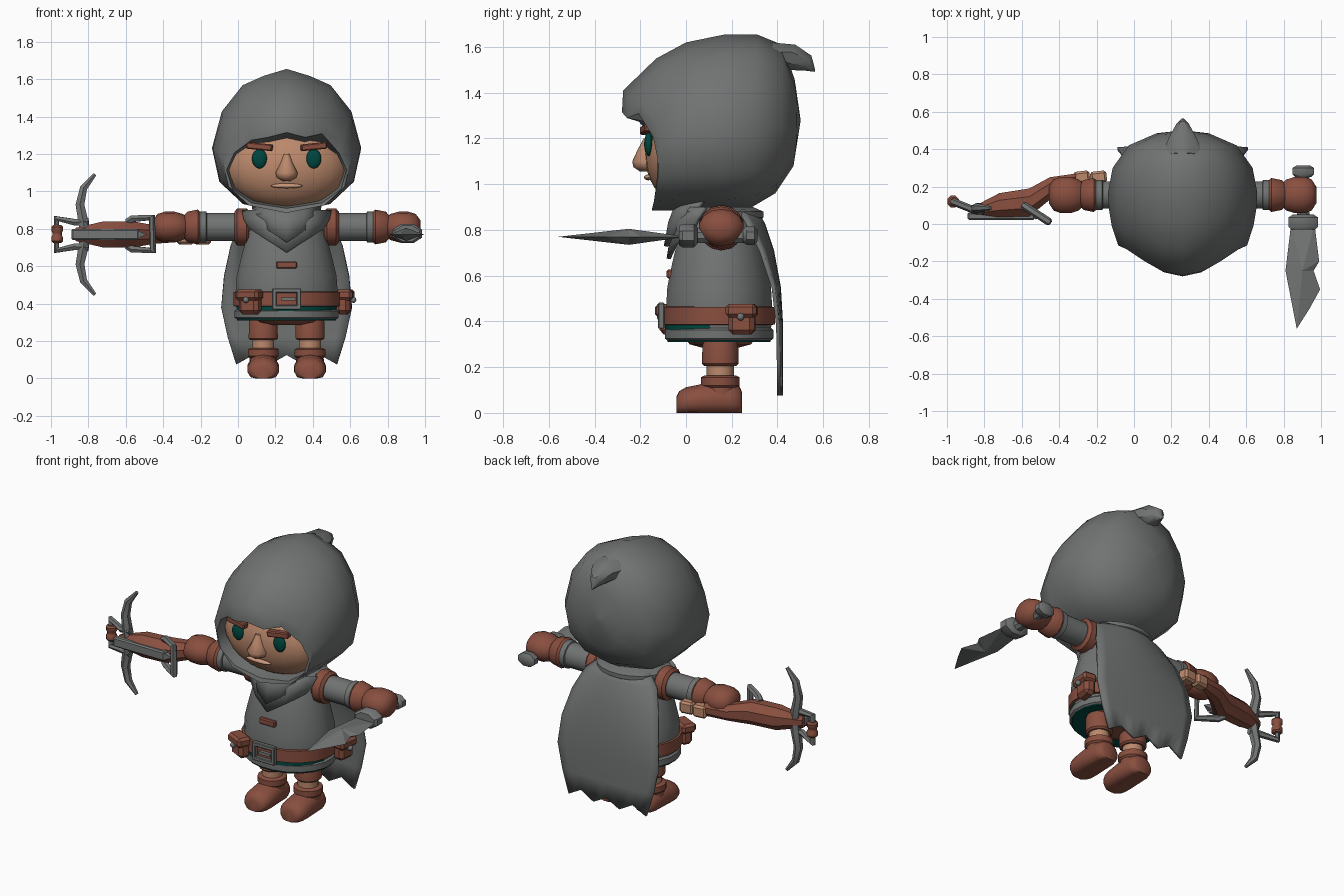
import bpy, bmesh, math
from mathutils import Vector, Matrix

if "Cube" in bpy.data.objects:
    bpy.data.objects.remove(bpy.data.objects["Cube"])

CX, CY = 0.26, 0.15


def material(name, rgb):
    m = bpy.data.materials.new(name)
    m.diffuse_color = (*rgb, 1)
    m.use_nodes = True
    m.node_tree.nodes["Principled BSDF"].inputs["Base Color"].default_value = m.diffuse_color
    return m


GREY = material("grey cloth", (0.165, 0.172, 0.17))
STEEL = material("steel", (0.175, 0.18, 0.18))
BROWN = material("brown leather", (0.25, 0.078, 0.05))
SKIN = material("skin", (0.5, 0.25, 0.15))
LIP = material("lip", (0.58, 0.31, 0.2))
TEAL = material("dark teal", (0.0, 0.062, 0.05))


def finish(ob, mat, angle=40):
    ob.data.materials.append(mat)
    bpy.ops.object.select_all(action='DESELECT')
    ob.select_set(True)
    bpy.context.view_layer.objects.active = ob
    bpy.ops.object.shade_smooth_by_angle(angle=math.radians(angle))
    return ob


def from_bm(name, bm, mat, angle=40):
    bmesh.ops.recalc_face_normals(bm, faces=bm.faces)
    me = bpy.data.meshes.new(name)
    bm.to_mesh(me)
    bm.free()
    ob = bpy.data.objects.new(name, me)
    bpy.context.collection.objects.link(ob)
    return finish(ob, mat, angle)


def loft(name, rings, mat, caps=True, angle=40, closed=True):
    bm = bmesh.new()
    vs = [[bm.verts.new(p) for p in r] for r in rings]
    n = len(vs[0])
    for a, b in zip(vs, vs[1:]):
        for i in range(n if closed else n - 1):
            j = (i + 1) % n
            bm.faces.new((a[i], a[j], b[j], b[i]))
    if caps:
        bm.faces.new(vs[0])
        bm.faces.new(vs[-1])
    return from_bm(name, bm, mat, angle)


def ring(c, u, v, n=16):
    c, u, v = Vector(c), Vector(u), Vector(v)
    t = 2 * math.pi / n
    return [c + u * math.cos((i + .5) * t) + v * math.sin((i + .5) * t) for i in range(n)]


def lathe_z(name, mat, x, y, prof, sy=1.0, n=20, caps=True):
    return loft(name, [ring((x, y, z), (r, 0, 0), (0, r * sy, 0), n) for z, r in prof], mat, caps)


def lathe_x(name, mat, y, z, prof, sz=1.0, n=14):
    return loft(name, [ring((x, y, z), (0, r, 0), (0, 0, r * sz), n) for x, r in prof], mat)


def lathe_y(name, mat, x, z, prof, sz=1.0, n=8):
    return loft(name, [ring((x, y, z), (r, 0, 0), (0, 0, r * sz), n) for y, r in prof], mat)


def box(name, mat, loc, size, rot=(0, 0, 0), bevel=0.0):
    bm = bmesh.new()
    bmesh.ops.create_cube(bm, size=1)
    bmesh.ops.scale(bm, vec=size, verts=bm.verts)
    if bevel:
        bmesh.ops.bevel(bm, geom=bm.edges[:], offset=bevel, segments=1, affect='EDGES')
    ob = from_bm(name, bm, mat, 30)
    ob.location, ob.rotation_euler = loc, rot
    return ob


def ball(name, mat, loc, size, flat=1.0, back=1.0):
    # flat < 1 flattens the front, back scales the rear half
    bm = bmesh.new()
    bmesh.ops.create_uvsphere(bm, u_segments=24, v_segments=14, radius=1)
    for v in bm.verts:
        v.co.y = -(-v.co.y) ** flat if v.co.y < 0 else v.co.y * back
        v.co = Vector(loc) + Vector([a * b for a, b in zip(v.co, size)])
    return from_bm(name, bm, mat, 60)


def bar(name, mat, pts, r=0.016, taper=None):
    cu = bpy.data.curves.new(name, 'CURVE')
    cu.dimensions, cu.bevel_depth, cu.bevel_resolution, cu.use_fill_caps = '3D', r, 1, True
    sp = cu.splines.new('POLY')
    sp.points.add(len(pts) - 1)
    for i, p in enumerate(pts):
        sp.points[i].co = (*p, 1)
        sp.points[i].radius = taper[i] if taper else 1
    ob = bpy.data.objects.new(name, cu)
    bpy.context.collection.objects.link(ob)
    bpy.ops.object.select_all(action='DESELECT')
    ob.select_set(True)
    bpy.context.view_layer.objects.active = ob
    bpy.ops.object.convert(target='MESH')
    return finish(bpy.context.object, mat, 50)


# Hood: rings from the inner lip to the back (half width, low/mid/top z, low/mid/top y)
half = [0, 18, 36, 60, 86, 118, 148]
angles = half + [180] + [360 - a for a in half[:0:-1]]
hood = []
for k, (w, zb, zc, zt, yb, ym, yt) in enumerate([
        (.30, .93, 1.1, 1.28, .0, .0, -.10), (.322, .91, 1.1, 1.315, -.14, -.125, -.28),
        (.345, .885, 1.15, 1.41, -.15, -.115, -.275), (.38, .885, 1.2, 1.55, -.06, -.01, -.13),
        (.395, .885, 1.2, 1.62, .06, .08, 0), (.40, .885, 1.2, 1.655, .17, .17, .17),
        (.375, .895, 1.2, 1.655, .28, .30, .31), (.29, .96, 1.22, 1.61, .39, .42, .42),
        (.14, 1.08, 1.25, 1.46, .47, .485, .475), (.01, 1.27, 1.28, 1.29, .5, .5, .5)]):
    r = []
    for i, deg in enumerate(angles):
        s, c = math.sin(math.radians(deg)), math.cos(math.radians(deg))
        z = zc + c * ((zt - zc) if c > 0 else (zc - zb))
        y = ym + (yt - ym) * c ** 3 if c > 0 else ym + (yb - ym) * c * c
        if deg in (18, 342):
            z -= .015                                  # pointed crown
        if k == 1 and deg == 36:
            z += .035                                  # torn notch in the brim
        x = math.copysign(abs(s) ** (.85 if c < 0 else 1), s) if deg % 180 else 0
        r.append((CX + w * x, y, z))
    hood.append(r)
loft("hood", hood, GREY, angle=50)
loft("hood_tip", [ring((CX, y, z), (w, 0, 0), (0, d, h), 8) for y, z, w, h, d in (
    (.36, 1.55, .12, .075, .02), (.45, 1.555, .08, .06, .03),
    (.53, 1.53, .035, .035, .02), (.565, 1.495, .004, .004, 0))], GREY, angle=40)

# Face
ball("head", SKIN, (CX, .13, 1.13), (.345, .31, .235), .6, .55)
loft("nose", [ring((CX, -.17, z), (w, 0, 0), (0, d, 0), 10) for z, w, d in (
    (1.2, .015, .015), (1.15, .035, .042), (1.1, .062, .065), (1.075, .055, .06), (1.055, .02, .03))],
    SKIN, angle=60)
ball("mouth", LIP, (CX, -.165, 1.03), (.085, .018, .013))
for s in (-1, 1):
    ball("eye", TEAL, (CX + s * .145, -.163, 1.175), (.04, .02, .052))
    box("eyebrow", BROWN, (CX + s * .145, -.172, 1.24), (.14, .04, .036), (0, -s * .1, s * .15), .006)

# Tunic, hem, lining and belt
TY = CY - .005
lathe_z("tunic", GREY, CX, TY, [(.36, .27), (.45, .277), (.55, .27), (.66, .243), (.76, .215),
                                (.85, .17), (.9, .12)], .85)
lathe_z("hem", GREY, CX, TY, [(.33, .255), (.317, .27), (.325, .282), (.362, .282), (.372, .27)],
        .85, caps=False)
lathe_z("lining", TEAL, CX, TY, [(.325, .15), (.311, .25), (.311, .268), (.33, .27)], .85)
lathe_z("front_trim", TEAL, CX, TY - .01, [(.36, .27), (.385, .27)], .85)
lathe_z("hips", BROWN, CX, CY, [(.285, .1), (.3, .17), (.33, .2)], .8)
lathe_z("belt", BROWN, CX, TY, [(.385, .275), (.387, .288), (.462, .288), (.465, .27)], .86)
box("chest_tag", BROWN, (CX, -.07, .607), (.11, .03, .038), (0, 0, 0), .006)
for dz in (-.045, .045):
    box("buckle_rail", STEEL, (CX, -.108, .425 + dz), (.155, .028, .024), (0, 0, 0), .004)
for dx in (-.066, .066):
    box("buckle_side", STEEL, (CX + dx, -.108, .425), (.024, .028, .112), (0, 0, 0), .004)
box("buckle_prong", STEEL, (CX + .01, -.112, .425), (.08, .02, .018))

# Belt pouches
for x, y, a in ((.065, -.065, -.45), (.565, .245, 1.45)):
    m = Matrix.Rotation(a, 3, 'Z')

    def at(d, z):
        return Vector((x, y, z)) + m @ Vector((0, d, 0))
    box("pouch", BROWN, at(0, .405), (.115, .075, .125), (0, 0, a), .02)
    box("pouch_flap", BROWN, at(-.008, .447), (.135, .09, .06), (0, 0, a), .015)
    ball("pouch_stud", STEEL, at(-.052, .42), (.016, .016, .016))

# Collar: neck roll and pointed drape
lathe_z("neck_roll", GREY, CX, CY, [(.84, .2), (.855, .225), (.88, .225), (.9, .17)], .85)
for k, (s, lift) in enumerate(((1, 0), (.78, .045))):
    rows = []
    for z, w, y, v in ((.9, .24, -.02, 0), (.85, .23, -.055, .05), (.80, .2, -.075, .125)):
        rows.append([(CX + u * w * s, y + .1 * u * u - .012 * k - .01 * (1 - abs(u)),
                      z + lift * .6 - v * (1 - abs(u)) * s) for u in (-1, -.5, 0, .5, 1)])
    ob = loft("collar_drape", rows, GREY, False, closed=False)
    ob.modifiers.new("thickness", 'SOLIDIFY').thickness = .018

# Cape with a ragged lower edge
rows = []
for z, w, y, wrap in ((.89, .18, .31, .07), (.83, .25, .345, .07), (.71, .30, .385, .05), (.55, .335, .415, .025),
                      (.38, .35, .425, .015), (.22, .315, .425, .012), (.1, .27, .425, .01)):
    rows.append([(CX + w * (i / 6 - 1), y - wrap * (i / 6 - 1) ** 2,
                  z + (.025 * (-1) ** (i // 2 + 1) * (i % 2 == 0) if z < .15 else 0)) for i in range(13)])
cape = loft("cape", rows, GREY, False, closed=False)
cape.modifiers.new("thickness", 'SOLIDIFY').thickness = .016

# Arms, mirrored about the body
for s in (-1, 1):
    def arm(name, mat, prof, sz=1.0):
        lathe_x(name, mat, CY + .005, .81, [(CX + s * h, r) for h, r in prof], sz)
    arm("shoulder_band", BROWN, [(.2, .085), (.215, .1), (.265, .098), (.28, .08)])
    arm("sleeve", GREY, [(.24, .075), (.44, .075)])
    arm("sleeve_cuff", GREY, [(.425, .07), (.43, .083), (.462, .083), (.467, .07)])
    arm("glove_cuff", BROWN, [(.46, .08), (.475, .093), (.53, .082), (.55, .06)])
    arm("glove", BROWN, [(.53, .06), (.555, .085), (.60, .1), (.65, .1), (.69, .085), (.715, .045)], .82)

# Legs and boots
for s in (-1, 1):
    x = CX + s * .125
    lathe_z("trouser_leg", BROWN, x, CY, [(.205, .07), (.215, .08), (.31, .078), (.33, .07)], n=14)
    lathe_z("shin", SKIN, x, CY, [(.14, .06), (.22, .06)], n=14)
    lathe_z("boot_shaft", BROWN, x, CY, [(.06, .078), (.11, .075), (.12, .085), (.155, .085), (.163, .07)], n=14)
    foot = [[(p.x, p.y, max(0, p.z)) for p in ring((x, y, h * .42), (w, 0, 0), (0, 0, h * .58), 14)]
            for y, w, h in ((-.042, .045, .07), (-.03, .07, .095), (0, .085, .112), (.05, .087, .122),
                            (.1, .085, .135), (.2, .08, .13), (.235, .065, .115), (.245, .045, .09))]
    loft("boot_foot", foot, BROWN, angle=60)

# Dagger: pointed blade with a nick, guard, grip and pommel
edge = [(.84, 0), (.81, -.25), (.87, -.56), (.94, -.45), (.995, -.35), (.96, -.25), (.99, -.2), (.965, 0)]
bm = bmesh.new()
rim = [bm.verts.new((x, y, .77)) for x, y in edge]
for dz in (-.035, .035):
    apex = bm.verts.new((.9, -.25, .77 + dz))
    for i in range(8):
        bm.faces.new((rim[i], rim[(i + 1) % 8], apex))
from_bm("dagger_blade", bm, STEEL, 20)
lathe_y("dagger_guard", STEEL, .905, .775, [(-.03, .07), (-.015, .086), (.035, .086), (.05, .06)], .65)
lathe_y("dagger_grip", STEEL, .905, .775, [(.03, .035), (.27, .035)])
lathe_y("dagger_pommel", STEEL, .905, .775, [(.25, .045), (.265, .062), (.3, .062), (.312, .04)], .7)

# Crossbow: stock, wrapped grip and rail
loft("crossbow_stock", [ring((x, y, .77), (0, hy * 1.08, 0), (0, 0, hz * 1.08), 8) for x, y, hy, hz in (
    (-.31, .24, .03, .04), (-.45, .19, .06, .05), (-.56, .115, .075, .07), (-.72, .1, .065, .07),
    (-.87, .065, .022, .035))], BROWN, angle=30)
for x, y in ((-.28, .25), (-.19, .25)):
    box("wrapped_grip", SKIN, (x, y, .755), (.088, .065, .075), (0, 0, .12), .012)
box("crossbow_rail", STEEL, (-.71, .042, .77), (.36, .04, .06), (0, 0, 0), .008)
lathe_x("rail_point", STEEL, .042, .77, [(-.53, .026), (-.49, .003)], n=4)

# Crossbow limbs, front stirrup and cocking loop
for s in (-1, 1):
    bar("bow_limb", STEEL, [(x, y, .77 + s * z) for x, y, z in (
        (-.82, .08, 0), (-.825, .08, .06), (-.845, .085, .16), (-.825, .085, .25), (-.765, .085, .322))],
        .03, (1, 1.05, .9, .75, .35))
bar("stirrup", STEEL, [(-.8, .07, .84), (-.87, .08, .835), (-.97, .12, .855), (-.97, .12, .685),
                       (-.87, .08, .705), (-.8, .07, .70)], .02)
loft("stirrup_grip", [ring((-.967, .12, z), (r, 0, 0), (0, r, 0), 8) for z, r in (
    (.725, .024), (.735, .034), (.755, .034), (.765, .027), (.78, .027), (.79, .034), (.81, .034), (.82, .024))],
    BROWN)
bar("cocking_loop", STEEL, [(-.59, .1, .835), (-.56, .08, .855), (-.46, .015, .86), (-.455, .012, .685),
                            (-.56, .08, .69), (-.59, .1, .71)], .021)
